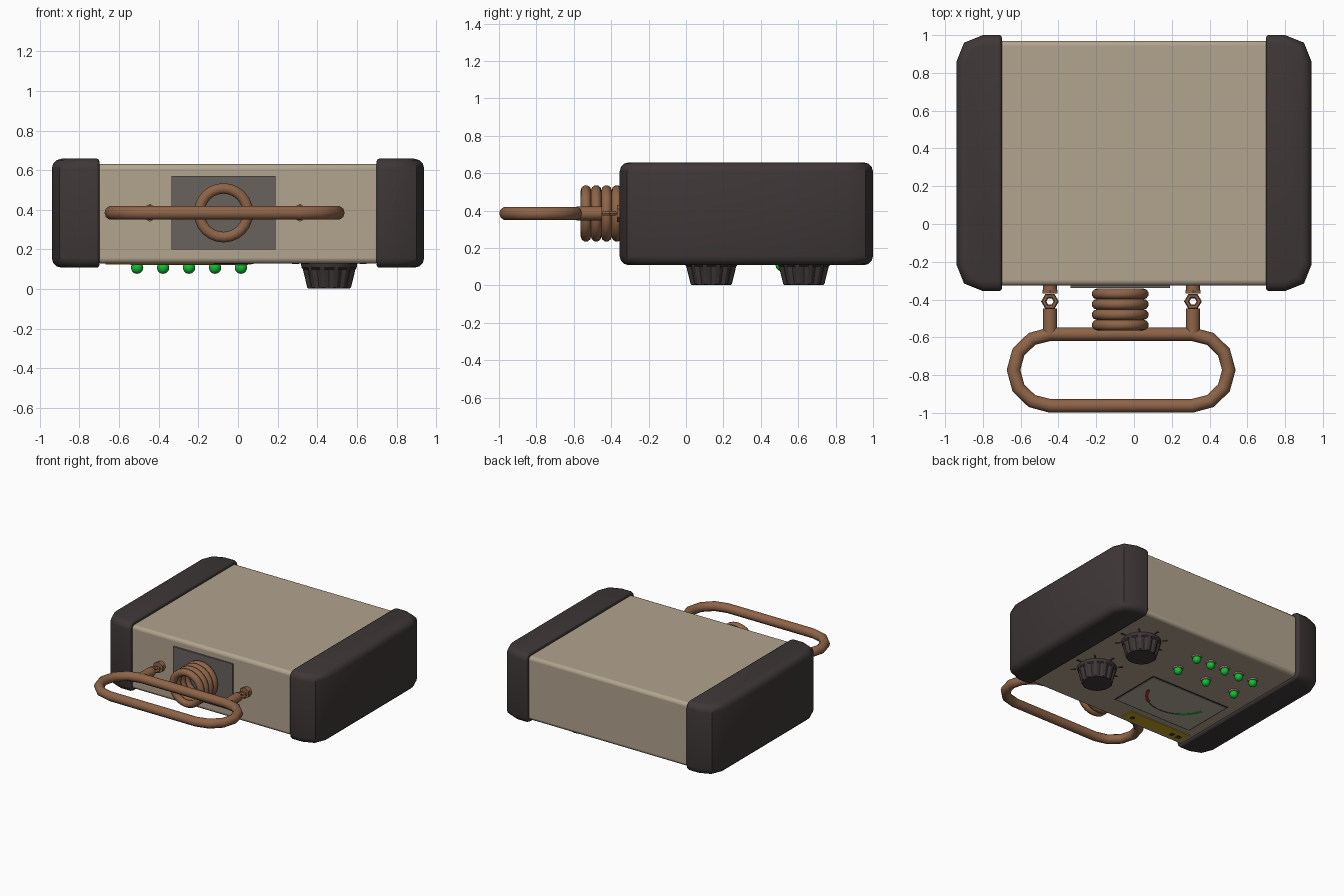
import bpy, bmesh, math
from mathutils import Matrix

if "Cube" in bpy.data.objects:
    bpy.data.objects.remove(bpy.data.objects["Cube"])


def lin(c):
    c /= 255
    return c / 12.92 if c <= 0.04045 else ((c + 0.055) / 1.055) ** 2.4


def mat(name, r, g, b):
    m = bpy.data.materials.new(name)
    m.diffuse_color = (lin(r), lin(g), lin(b), 1)
    m.use_nodes = True
    m.node_tree.nodes["Principled BSDF"].inputs["Base Color"].default_value = m.diffuse_color
    return m


TAN = mat("tan_shell", 178, 164, 143)
DARK = mat("dark_rubber", 62, 55, 55)
COPPER = mat("copper", 142, 100, 72)
GREY = mat("grey_plate", 104, 98, 93)
GREEN = mat("green_light", 20, 190, 50)
YELLOW = mat("yellow_label", 196, 162, 36)
RED = mat("red_scale", 160, 60, 42)
FACE = mat("meter_face", 184, 175, 158)


def finish(name, bm, material, smooth=None):
    bmesh.ops.recalc_face_normals(bm, faces=bm.faces)
    me = bpy.data.meshes.new(name)
    bm.to_mesh(me)
    bm.free()
    me.materials.append(material)
    ob = bpy.data.objects.new(name, me)
    bpy.context.collection.objects.link(ob)
    if smooth:
        shade(ob, smooth)
    return ob


def shade(ob, angle):
    bpy.ops.object.select_all(action='DESELECT')
    ob.select_set(True)
    bpy.context.view_layer.objects.active = ob
    bpy.ops.object.shade_smooth_by_angle(angle=math.radians(angle))


def box(name, x, y, z, material, rot=0.0):
    bm = bmesh.new()
    bmesh.ops.create_cube(bm, size=1)
    bmesh.ops.scale(bm, verts=bm.verts, vec=(x[1] - x[0], y[1] - y[0], z[1] - z[0]))
    bmesh.ops.rotate(bm, verts=bm.verts, matrix=Matrix.Rotation(rot, 3, 'Z'))
    bmesh.ops.translate(bm, verts=bm.verts,
                        vec=(sum(x) / 2, sum(y) / 2, sum(z) / 2))
    return finish(name, bm, material)


def rod(name, x, y0, y1, z, r, material, sides=12):
    bm = bmesh.new()
    bmesh.ops.create_cone(bm, cap_ends=True, segments=sides, radius1=r, radius2=r,
                          depth=y1 - y0)
    bmesh.ops.rotate(bm, verts=bm.verts, matrix=Matrix.Rotation(math.pi / 2, 3, 'X'))
    bmesh.ops.translate(bm, verts=bm.verts, vec=(x, (y0 + y1) / 2, z))
    return finish(name, bm, material, 40)


def tube(name, pts, r, material, res=3):
    cu = bpy.data.curves.new(name, 'CURVE')
    cu.dimensions = '3D'
    cu.bevel_depth, cu.bevel_resolution = r, res
    sp = cu.splines.new('POLY')
    sp.points.add(len(pts) - 1)
    for p, co in zip(sp.points, pts):
        p.co = (*co, 1)
    sp.use_cyclic_u = True
    cu.materials.append(material)
    ob = bpy.data.objects.new(name, cu)
    bpy.context.collection.objects.link(ob)
    bpy.ops.object.select_all(action='DESELECT')
    ob.select_set(True)
    bpy.context.view_layer.objects.active = ob
    bpy.ops.object.convert(target='MESH')
    shade(bpy.context.object, 40)


# main shell with softened long edges
shell = box("shell", (-0.72, 0.72), (-0.325, 0.97), (0.13, 0.632), TAN)
bev = shell.modifiers.new("soft_edges", 'BEVEL')
bev.width, bev.segments = 0.025, 3
shade(shell, 40)

# rubber end caps: chamfered outline, rounded rim
quarter = [(0.70, 1.0), (0.80, 1.0), (0.90, 0.96), (0.94, 0.86)]
outline = quarter + [(x, 0.645 - y) for x, y in reversed(quarter)]
for side, label in ((-1, "left"), (1, "right")):
    bm = bmesh.new()
    f = bm.faces.new([bm.verts.new((side * x, y, 0.108)) for x, y in outline])
    up = bmesh.ops.extrude_face_region(bm, geom=[f])["geom"]
    bmesh.ops.translate(bm, vec=(0, 0, 0.55),
                        verts=[v for v in up if isinstance(v, bmesh.types.BMVert)])
    bmesh.ops.recalc_face_normals(bm, faces=bm.faces)
    rim = [e for e in bm.edges
           if abs(e.verts[0].co.z - e.verts[1].co.z) < 1e-4
           and max(abs(v.co.x) for v in e.verts) > 0.71]
    bmesh.ops.bevel(bm, geom=rim, offset=0.05, segments=3, profile=0.5,
                    affect='EDGES', clamp_overlap=True)
    cap = finish(label + "_end_cap", bm, DARK)
    bev = cap.modifiers.new("inner_edge", 'BEVEL')
    bev.width, bev.segments = 0.012, 2
    bev.limit_method, bev.angle_limit = 'ANGLE', math.radians(60)
    shade(cap, 40)

# front mounting plate
box("front_plate", (-0.335, 0.19), (-0.338, -0.32), (0.20, 0.57), GREY)

# carrying loop: stadium path with faceted ends
CX, CY, CZ = -0.068, -0.773, 0.385
loop = []
for centre, start in ((0.375, -90), (-0.375, 90)):
    for i in range(7):
        a = math.radians(start + 30 * i)
        loop.append((CX + centre + 0.195 * math.cos(a), CY + 0.19 * math.sin(a), CZ))
tube("carry_loop", loop, 0.036, COPPER)

# coil rings behind the loop
for i in range(4):
    y = -0.37 - 0.055 * i
    tube("coil_ring", [(CX - 0.005 + 0.123 * math.cos(math.tau * k / 24), y,
                        CZ + 0.123 * math.sin(math.tau * k / 24)) for k in range(24)],
         0.028, COPPER)

# posts joining the loop to the shell, each with a small hexagonal link
for x in (-0.445, 0.312):
    rod("post_root", x, -0.368, -0.31, CZ, 0.037, COPPER)
    rod("post_tip", x, -0.585, -0.448, CZ, 0.037, COPPER)
    tube("post_link", [(x + 0.033 * math.cos(math.tau * k / 6), -0.41 +
                        0.033 * math.sin(math.tau * k / 6), CZ) for k in range(6)],
         0.014, COPPER, 1)
    rod("post_collar", x, -0.368, -0.35, CZ, 0.045, COPPER, 6)

# fluted knobs with tick marks around them
for y in (0.135, 0.63):
    bm = bmesh.new()
    n = 36
    rings = []
    for z, r in ((0.135, 0.143), (0.108, 0.139), (0.10, 0.135), (0.008, 0.112), (0.002, 0.104)):
        ring = []
        for k in range(n):
            rr = r * (0.92 if k % 3 == 0 and 0.005 < z < 0.105 else 1)
            a = math.tau * k / n
            ring.append(bm.verts.new((0.46 + rr * math.cos(a), y + rr * math.sin(a), z)))
        rings.append(ring)
    for lo, hi in zip(rings, rings[1:]):
        for k in range(n):
            bm.faces.new((lo[k], lo[(k + 1) % n], hi[(k + 1) % n], hi[k]))
    bm.faces.new(rings[0])
    bm.faces.new(rings[-1])
    finish("knob", bm, DARK, 20)
    for k in range(7):
        a = math.radians(-45 + 45 * k)
        tx, ty = 0.46 + 0.17 * math.cos(a), y + 0.17 * math.sin(a)
        box("knob_tick", (tx - 0.018, tx + 0.018), (ty - 0.006, ty + 0.006),
            (0.126, 0.132), DARK, a)

# indicator lights on thin seats
lights = [(0.015 - 0.131 * i, 0.72) for i in range(5)]
lights += [(0.015 - 0.262 * i, 0.51) for i in range(3)]
for x, y in lights:
    bm = bmesh.new()
    bmesh.ops.create_cone(bm, cap_ends=True, segments=16, radius1=0.034, radius2=0.04,
                          depth=0.01, matrix=Matrix.Translation((x, y, 0.127)))
    finish("light_seat", bm, TAN, 40)
    bm = bmesh.new()
    bmesh.ops.create_uvsphere(bm, u_segments=16, v_segments=10, radius=0.031,
                              matrix=Matrix.Translation((x, y, 0.108)))
    finish("indicator_light", bm, GREEN, 60)

# meter window: dark border, face and curved scale
box("meter_border", (-0.622, 0.078), (-0.125, 0.31), (0.127, 0.133), DARK)
box("meter_face", (-0.61, 0.068), (-0.113, 0.30), (0.124, 0.132), FACE)


def scale_arc(name, a0, a1, r0, r1, material):
    bm = bmesh.new()
    steps = 8
    rows = []
    for k in range(steps + 1):
        a = math.radians(a0 + (a1 - a0) * k / steps)
        rows.append([bm.verts.new((-0.265 + r * math.cos(a), 0.235 + r * math.sin(a), 0.1225))
                     for r in (r0, r1)])
    for p, q in zip(rows, rows[1:]):
        bm.faces.new((p[0], q[0], q[1], p[1]))
    geom = bmesh.ops.extrude_face_region(bm, geom=bm.faces[:])["geom"]
    bmesh.ops.translate(bm, vec=(0, 0, 0.004),
                        verts=[v for v in geom if isinstance(v, bmesh.types.BMVert)])
    finish(name, bm, material)


scale_arc("scale_low", 200, 238, 0.25, 0.275, GREEN)
scale_arc("scale_middle", 238, 302, 0.258, 0.268, DARK)
scale_arc("scale_high", 302, 340, 0.25, 0.275, RED)

# warning label with dark marks
box("warning_label", (-0.67, -0.12), (-0.285, -0.175), (0.125, 0.132), YELLOW)
for x, w in ((-0.19, 0.03), (-0.56, 0.03), (-0.62, 0.04)):
    box("label_mark", (x - w / 2, x + w / 2), (-0.26, -0.225), (0.123, 0.13), DARK)
